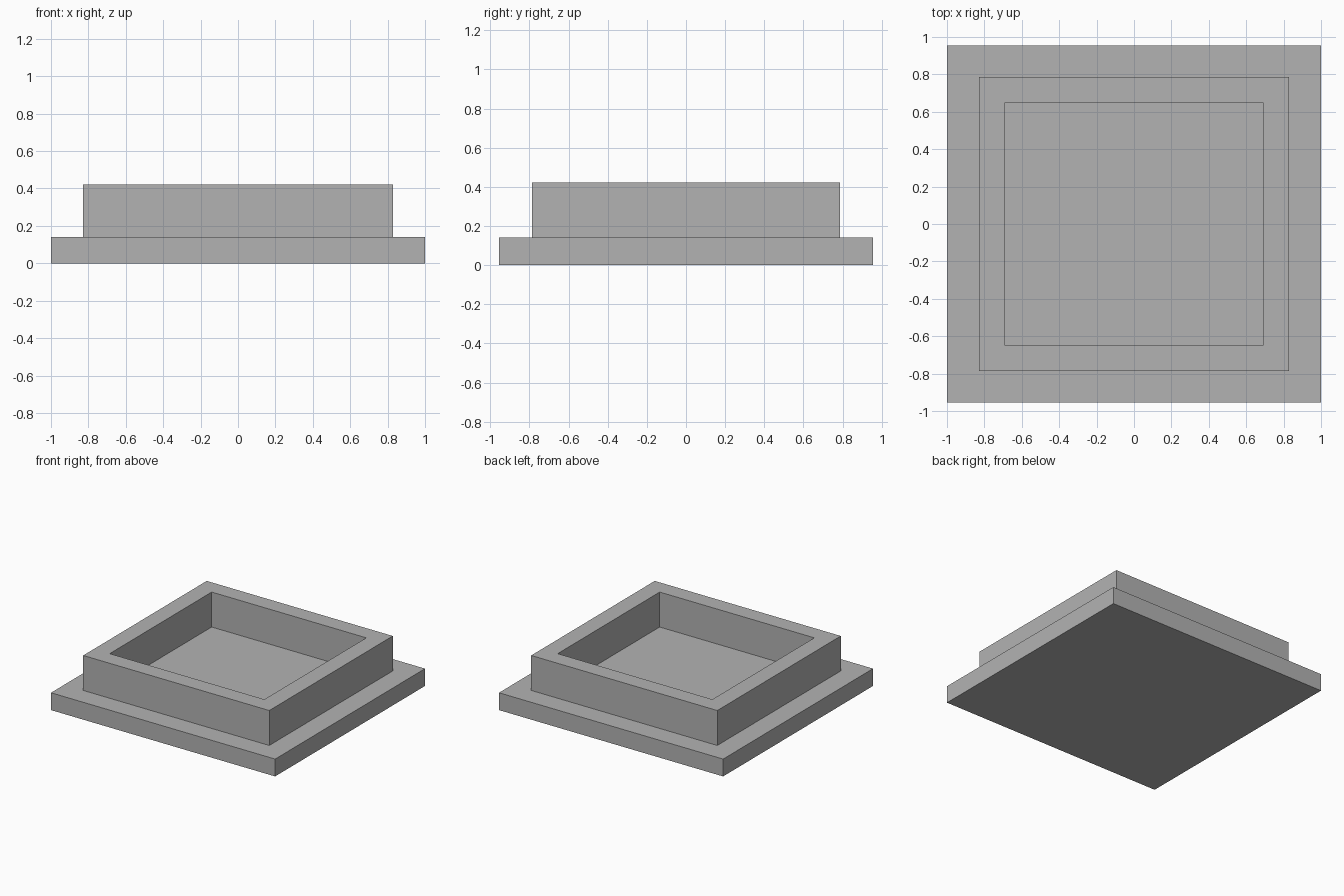
import bpy
import bmesh

cube = bpy.data.objects.get("Cube")
if cube:
    bpy.data.objects.remove(cube, do_unlink=True)

# Single grey material
grey = bpy.data.materials.new("plain grey")
grey.use_nodes = True
colour = (0.45, 0.45, 0.45, 1)
grey.diffuse_color = colour
grey.node_tree.nodes["Principled BSDF"].inputs["Base Color"].default_value = colour

BASE_TOP, RIM_TOP = 0.14, 0.422


def rectangle(bm, x, y, z):
    """Loop of four corners centred on the origin."""
    return [bm.verts.new((sx * x, sy * y, z))
            for sx, sy in ((-1, -1), (1, -1), (1, 1), (-1, 1))]


def stepped_part(name, steps):
    """Stack rectangles (half x, half y, z) into one closed stepped solid."""
    bm = bmesh.new()
    loops = [rectangle(bm, *step) for step in steps]
    bm.faces.new(reversed(loops[0]))
    for low, high in zip(loops, loops[1:]):
        for i in range(4):
            j = (i + 1) % 4
            bm.faces.new((low[i], low[j], high[j], high[i]))
    bm.faces.new(loops[-1])
    mesh = bpy.data.meshes.new(name)
    bm.to_mesh(mesh)
    bm.free()
    mesh.materials.append(grey)
    obj = bpy.data.objects.new(name, mesh)
    bpy.context.collection.objects.link(obj)
    return obj


# Flat plinth, raised rim and the sunken tray floor
stepped_part("stepped_tray", [
    (1.0, 0.955, 0),
    (1.0, 0.955, BASE_TOP),
    (0.83, 0.787, BASE_TOP),
    (0.83, 0.787, RIM_TOP),
    (0.69, 0.65, RIM_TOP),
    (0.69, 0.65, BASE_TOP),
])
